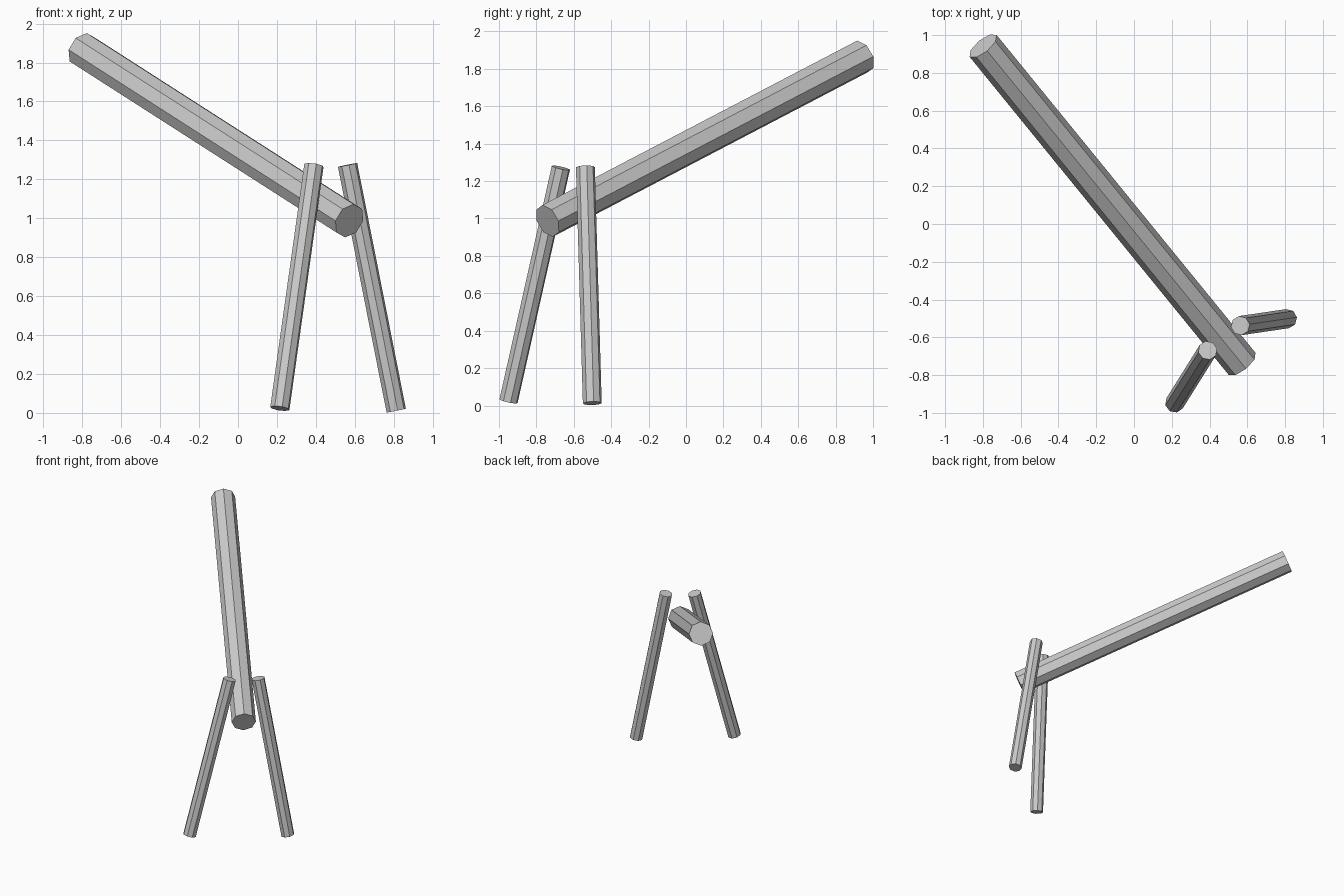
import bpy
from mathutils import Vector

if "Cube" in bpy.data.objects:
    bpy.data.objects.remove(bpy.data.objects["Cube"])


def pole(name, start, end, radius):
    """Eight-sided flat-shaded pole between two points."""
    a, b = Vector(start), Vector(end)
    bpy.ops.mesh.primitive_cylinder_add(
        vertices=8, radius=radius, depth=(b - a).length, location=(a + b) / 2,
        rotation=(b - a).to_track_quat('Z', 'Y').to_euler())
    bpy.context.object.name = name


# Long slanted beam
pole("main_beam", (0.572, -0.74, 0.987), (-0.799, 0.943, 1.866), 0.092)

# Two splayed legs that cross beside the low end of the beam
pole("left_leg", (0.215, -0.949, 0.023), (0.39, -0.669, 1.271), 0.051)
pole("right_leg", (0.813, -0.501, 0.012), (0.563, -0.538, 1.274), 0.051)
